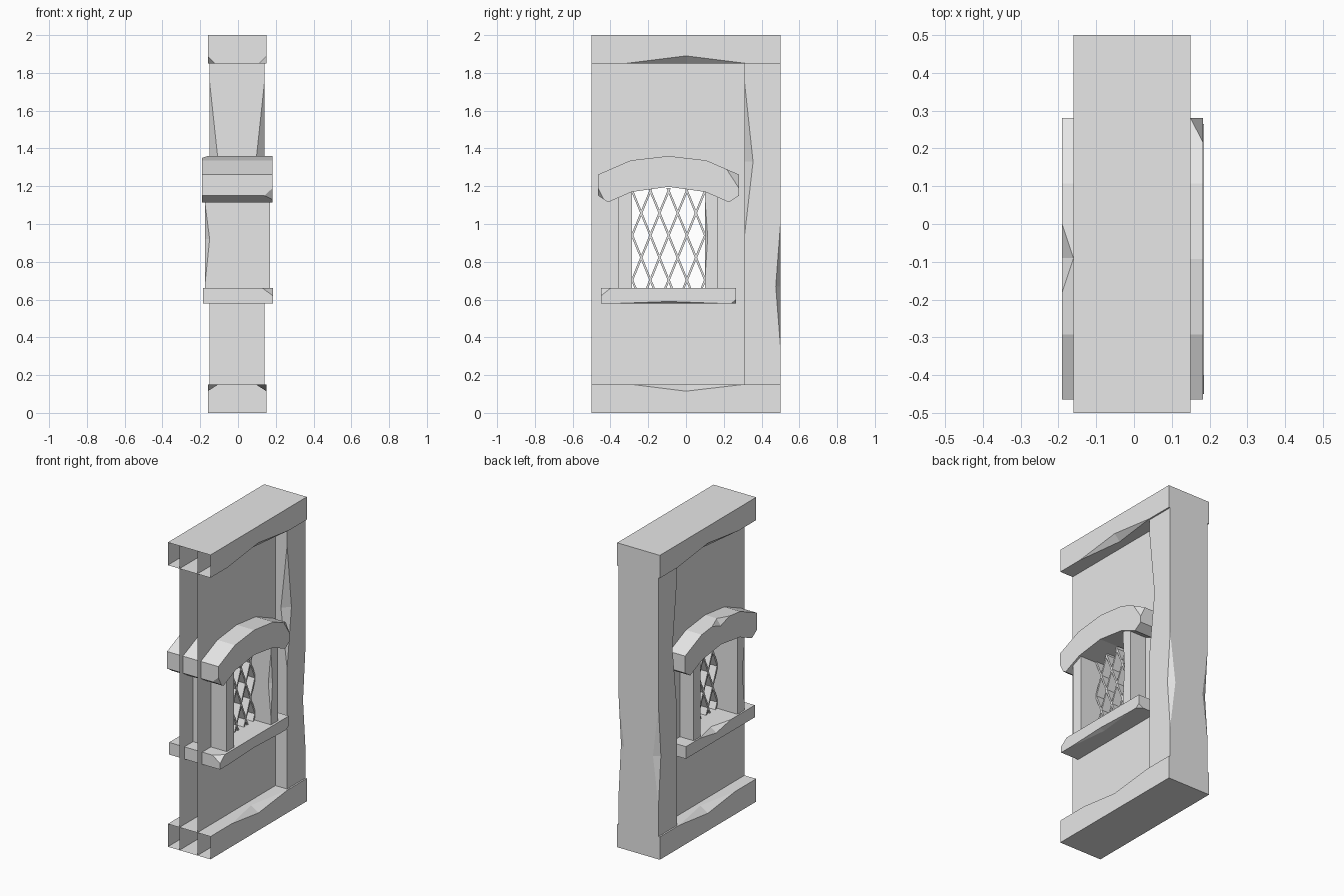
import bpy, bmesh
from mathutils import Vector

cube = bpy.data.objects.get("Cube")
if cube:
    bpy.data.objects.remove(cube, do_unlink=True)

grey = bpy.data.materials.new("light_grey")
grey.use_nodes = True
COLOUR = (0.8, 0.8, 0.8, 1)
grey.diffuse_color = COLOUR
grey.node_tree.nodes["Principled BSDF"].inputs["Base Color"].default_value = COLOUR


def make(name, bm):
    mesh = bpy.data.meshes.new(name)
    bm.to_mesh(mesh)
    bm.free()
    mesh.materials.append(grey)
    obj = bpy.data.objects.new(name, mesh)
    bpy.context.collection.objects.link(obj)
    return obj


def prism(name, outlines, x0, x1):
    """Extrude closed (y, z) outlines from x0 to x1."""
    bm = bmesh.new()
    for outline in outlines:
        a = [bm.verts.new((x0, y, z)) for y, z in outline]
        b = [bm.verts.new((x1, y, z)) for y, z in outline]
        bm.faces.new(a)
        bm.faces.new(b)
        for i in range(len(a)):
            j = (i + 1) % len(a)
            bm.faces.new((a[i], a[j], b[j], b[i]))
    bmesh.ops.recalc_face_normals(bm, faces=bm.faces)
    return make(name, bm)


def rect(y0, y1, z0, z1):
    return [(y0, z0), (y1, z0), (y1, z1), (y0, z1)]


def chip(obj, inner, outer):
    """Knock a chip off an edge or corner: inner points lie on the cut."""
    centre = sum((Vector(p) for p in inner), Vector()) / len(inner)
    bm = bmesh.new()
    for p in inner + outer:
        bm.verts.new(centre + (Vector(p) - centre) * 1.5)
    bmesh.ops.convex_hull(bm, input=bm.verts)
    bmesh.ops.recalc_face_normals(bm, faces=bm.faces)
    cutter = make("chip_cutter", bm)
    cutter.hide_render = True
    mod = obj.modifiers.new("chip", "BOOLEAN")
    mod.operation = "DIFFERENCE"
    mod.solver = "EXACT"
    mod.object = cutter
    bpy.context.view_layer.update()
    graph = bpy.context.evaluated_depsgraph_get()
    mesh = bpy.data.meshes.new_from_object(obj.evaluated_get(graph))
    obj.modifiers.clear()
    obj.data = mesh
    bpy.data.objects.remove(cutter, do_unlink=True)


def edge_chip_z(obj, x, y, dx, dy, z0, zm, z1):
    """Chip on a vertical edge, dx and dy pointing into the part."""
    chip(obj, [(x + dx, y, zm), (x, y + dy, zm)], [(x, y, z0), (x, y, z1)])


def edge_chip_y(obj, x, z, dx, dz, y0, ym, y1):
    """Chip on an edge running front to back."""
    chip(obj, [(x + dx, ym, z), (x, ym, z + dz)], [(x, y0, z), (x, y1, z)])


def open_front(obj):
    """Remove the front cap so the part reads as an open shell."""
    bm = bmesh.new()
    bm.from_mesh(obj.data)
    caps = [f for f in bm.faces if f.calc_center_median().y < -0.495]
    bmesh.ops.delete(bm, geom=caps, context="FACES")
    bm.to_mesh(obj.data)
    bm.free()


# Top and bottom beams, chipped along the edges facing the wall
top = prism("top_beam", [rect(-0.5, 0.5, 1.85, 2)], -0.16, 0.15)
bottom = prism("bottom_beam", [rect(-0.5, 0.5, 0, 0.15)], -0.16, 0.15)
for x, s in ((-0.16, 1), (0.15, -1)):
    edge_chip_y(top, x, 1.85, s * 0.04, 0.04, -0.32, 0, 0.32)
    edge_chip_y(bottom, x, 0.15, s * 0.055, -0.035, -0.28, 0, 0.3)
open_front(top)
open_front(bottom)

# Corner post at the back
post = prism("back_post", [rect(0.31, 0.5, 0.15, 1.85)], -0.15, 0.14)
for x, s in ((-0.15, 1), (0.14, -1)):
    edge_chip_z(post, x, 0.31, s * 0.045, 0.045, 0.94, 1.33, 1.75)
    edge_chip_z(post, x, 0.5, s * 0.04, -0.025, 0.35, 0.67, 1.0)

# Two thin wall sheets with the window opening left free
for side, x in (("right", -0.075), ("left", 0.055)):
    bm = bmesh.new()
    for r in (rect(-0.5, 0.31, 0, 0.62), rect(-0.5, 0.31, 1.25, 2),
              rect(-0.5, -0.32, 0.62, 1.25), rect(0.13, 0.31, 0.62, 1.25)):
        face = bm.faces.new([bm.verts.new((x, y, z)) for y, z in r])
        if x < 0:
            face.normal_flip()
    bmesh.ops.remove_doubles(bm, verts=bm.verts, dist=0.001)
    make(side + "_wall_sheet", bm)

# Window jambs
front_jamb = prism("front_jamb", [rect(-0.36, -0.285, 0.64, 1.18)], -0.175, 0.17)
back_jamb = prism("back_jamb", [rect(0.10, 0.17, 0.64, 1.18)], -0.175, 0.17)
edge_chip_z(front_jamb, -0.175, -0.36, 0.025, 0.025, 0.68, 0.92, 1.11)
edge_chip_z(back_jamb, 0.17, 0.10, -0.02, 0.015, 0.7, 0.93, 1.14)

# Window sill
sill = prism("window_sill", [rect(-0.45, 0.265, 0.58, 0.66)], -0.185, 0.185)
chip(sill, [(0.185, -0.40, 0.66), (0.185, -0.45, 0.62), (0.13, -0.45, 0.66)],
     [(0.185, -0.45, 0.66)])
chip(sill, [(0.185, 0.24, 0.58), (0.185, 0.265, 0.60), (0.15, 0.265, 0.58)],
     [(0.185, 0.265, 0.58)])
edge_chip_y(sill, -0.185, 0.66, 0.04, -0.03, -0.2, -0.05, 0.12)
edge_chip_y(sill, 0.185, 0.58, -0.03, 0.01, -0.36, -0.09, 0.18)

# Arched lintel, mirrored about the window centre line
MID = -0.0925
half = [(0, 1.36), (0.2, 1.337), (0.3725, 1.262),
        (0.3725, 1.15), (0.32, 1.115), (0.195, 1.17), (0, 1.197)]
outline = [(MID + d, z) for d, z in half]
outline += [(MID - d, z) for d, z in reversed(half) if d]
arch = prism("window_arch", [outline], -0.19, 0.183)
chip(arch, [(0.183, 0.215, 1.29), (0.183, 0.28, 1.19), (0.15, 0.28, 1.262)],
     [(0.183, 0.28, 1.262)])
chip(arch, [(0.183, -0.465, 1.19), (0.183, -0.435, 1.13), (0.14, -0.465, 1.15)],
     [(0.183, -0.465, 1.15)])
edge_chip_y(arch, -0.19, 1.36, 0.03, -0.04, -0.21, -0.09, 0.03)

# Diamond lattice of thin deep slats, clipped to the opening
Y0, Y1, Z0, Z1, ZC = -0.29, 0.105, 0.65, 1.19, 0.94
STEP, SLOPE, T = 0.0965, 2.45, 0.006
slats = []
for k in range(-2, 7):
    yc = -0.285 + STEP * k
    for s in (SLOPE, -SLOPE):
        ends = sorted((yc + (Z0 - ZC) / s, yc + (Z1 - ZC) / s))
        a, b = max(ends[0], Y0), min(ends[1], Y1)
        if b - a > 0.01:
            za, zb = ZC + s * (a - yc), ZC + s * (b - yc)
            slats.append([(a - T, za), (a + T, za), (b + T, zb), (b - T, zb)])
prism("window_lattice", slats, -0.03, 0.055)
